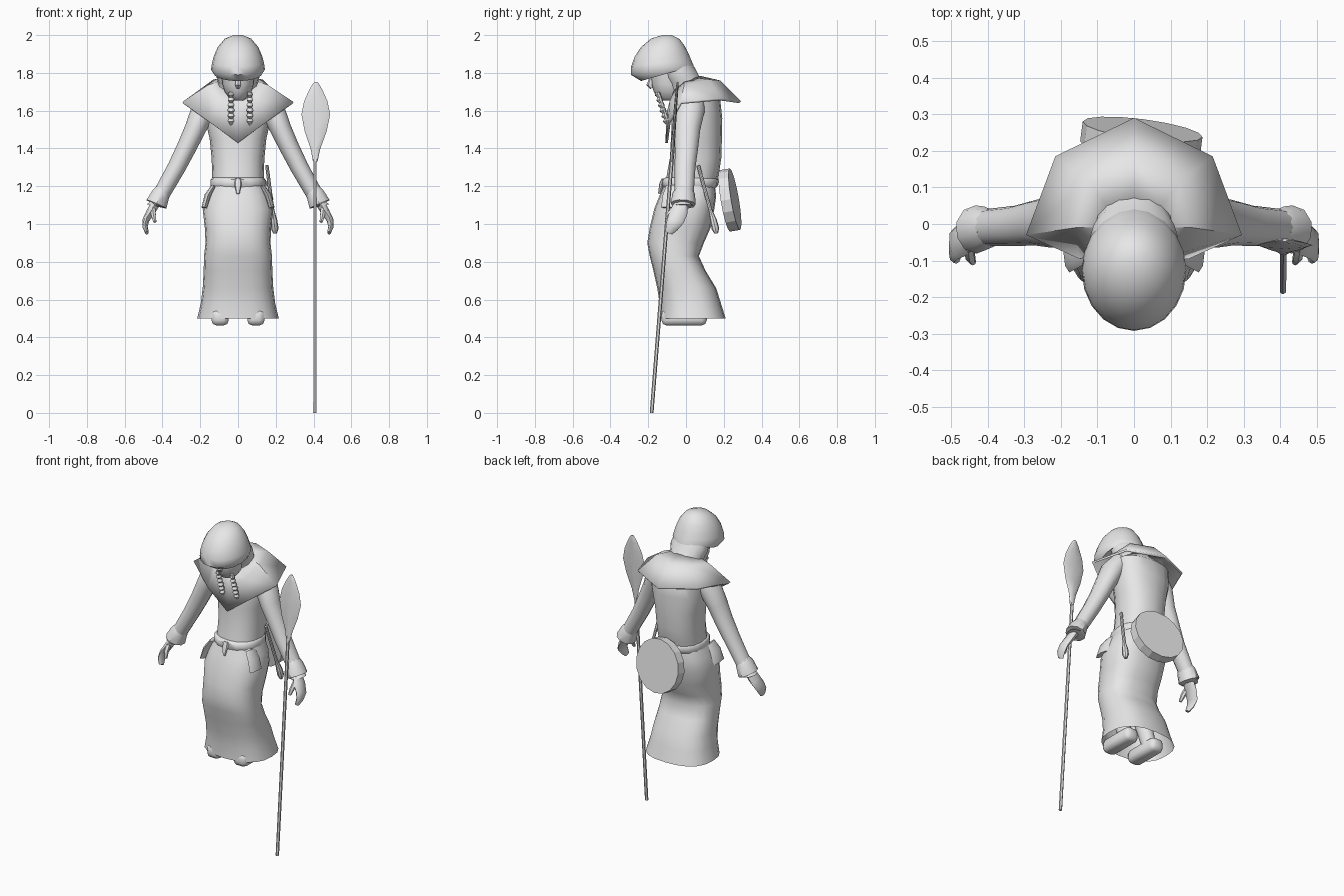
import bpy, bmesh, math
from mathutils import Vector, Matrix

grey = bpy.data.materials.new("light_grey")
grey.diffuse_color = (0.8, 0.8, 0.8, 1)


def finish(name, bm, angle=40):
    bmesh.ops.recalc_face_normals(bm, faces=bm.faces[:])
    me = bpy.data.meshes.new(name)
    bm.to_mesh(me)
    bm.free()
    ob = bpy.data.objects.new(name, me)
    bpy.context.collection.objects.link(ob)
    me.materials.append(grey)
    bpy.ops.object.select_all(action='DESELECT')
    ob.select_set(True)
    bpy.context.view_layer.objects.active = ob
    bpy.ops.object.shade_smooth_by_angle(angle=math.radians(angle))
    return ob


def skin(name, rings, cap0=True, cap1=True, angle=40):
    """Bridge equal closed rings of points into a surface."""
    bm = bmesh.new()
    vs = [[bm.verts.new(p) for p in r] for r in rings]
    n = len(vs[0])
    for a, b in zip(vs, vs[1:]):
        for i in range(n):
            j = (i + 1) % n
            bm.faces.new((a[i], a[j], b[j], b[i]))
    if cap0:
        bm.faces.new(vs[0])
    if cap1:
        bm.faces.new(vs[-1])
    return finish(name, bm, angle)


def loft(name, sections, n=16, power=2.0, **kw):
    """Sections: (z, front y, back y, half width, optional rise of the back)."""
    rings = []
    for z, yf, yb, w, *tilt in sections:
        ring = []
        rise = tilt[0] if tilt else 0
        for i in range(n):
            t = 2 * math.pi * i / n - math.pi / 2
            c, s = math.cos(t), math.sin(t)
            x = math.copysign(abs(c) ** (2 / power), c)
            y = math.copysign(abs(s) ** (2 / power), s)
            ring.append((w * x, (yf + yb) / 2 + y * (yb - yf) / 2, z + rise * (y + 1) / 2))
        rings.append(ring)
    return skin(name, rings, **kw)


def tube(name, stations, n=10, side=1, **kw):
    """Stations: (x, y, z, depth radius, width radius) along a path."""
    pts = [Vector((side * s[0], s[1], s[2])) for s in stations]
    rings = []
    for k, p in enumerate(pts):
        t = (pts[min(k + 1, len(pts) - 1)] - pts[max(k - 1, 0)]).normalized()
        v = Vector((0, 1, 0))
        v = (v - v.dot(t) * t).normalized()
        u = t.cross(v)
        a, b = stations[k][3:]
        rings.append([p + v * a * math.cos(q) + u * b * math.sin(q)
                      for q in (2 * math.pi * i / n for i in range(n))])
    return skin(name, rings, **kw)


# Robe: torso and open skirt
loft("robe_torso", [(1.73, 0.01, 0.12, .09), (1.67, -.05, .18, .18), (1.56, -.075, .192, .175),
                    (1.45, -.08, .19, .15), (1.35, -.085, .187, .14), (1.27, -.10, .175, .137),
                    (1.2, -.11, .155, .137)], power=2.3)
loft("robe_skirt", [(1.22, -.11, .15, .135), (1.15, -.14, .16, .166), (1.08, -.168, .15, .187),
                    (.98, -.192, .13, .176), (.9, -.205, .095, .172), (.83, -.192, .068, .18),
                    (.75, -.172, .105, .182), (.66, -.152, .16, .187), (.58, -.14, .185, .197),
                    (.5, -.14, .21, .216)], n=20, power=2.5, cap1=False, angle=60)

# Belt, knot and hip flaps
loft("belt", [(1.245, -.112, .165, .136), (1.235, -.128, .172, .145), (1.205, -.126, .17, .146),
              (1.185, -.115, .152, .14)], power=2.3, angle=60)
tube("belt_knot", [(0, -.12, 1.24, .008, .015), (0, -.13, 1.21, .012, .02),
                   (0, -.14, 1.16, .008, .008)], n=8)
for s in (1, -1):
    tube("hip_flap", [(.13, -.06, 1.20, .045, .012), (.16, -.068, 1.15, .055, .018),
                      (.178, -.072, 1.085, .06, .016)], n=8, side=s)

# Legs and feet
for s in (1, -1):
    tube("leg", [(.085, -.07, .85, .06, .055), (.09, .03, .52, .045, .04)], side=s)
    bm = bmesh.new()
    bmesh.ops.create_cube(bm, size=1, matrix=Matrix.Translation((s * .095, -.01, .505))
                          @ Matrix.Diagonal((.092, .24, .085, 1)))
    bmesh.ops.bevel(bm, geom=bm.edges[:], offset=.028, segments=2, affect='EDGES', profile=.5)
    finish("foot", bm, 60)

# Arms, cuffs and hands
for s in (1, -1):
    tube("sleeve", [(.13, .035, 1.67, .065, .06), (.185, .02, 1.60, .078, .065),
                    (.228, .005, 1.5, .07, .056), (.27, .003, 1.41, .062, .052),
                    (.325, -.005, 1.3, .055, .048), (.41, -.01, 1.15, .05, .044)], n=12, side=s)
    tube("cuff", [(.395, -.01, 1.185, .046, .04), (.408, -.012, 1.16, .06, .05),
                  (.432, -.015, 1.105, .066, .06), (.436, -.016, 1.095, .055, .05),
                  (.43, -.015, 1.115, .035, .03)], side=s)
    tube("hand", [(.43, -.02, 1.12, .035, .026), (.465, -.04, 1.06, .048, .022),
                  (.488, -.055, 1.02, .045, .018), (.492, -.075, .985, .035, .014),
                  (.482, -.09, .953, .02, .01)], n=8, side=s)
    tube("thumb", [(.452, -.06, 1.08, .018, .016), (.447, -.09, 1.045, .016, .014),
                   (.44, -.105, 1.01, .009, .009)], n=6, side=s)

# Shoulder cape: half outlines (front to back), mirrored
half_rings = [
    [(0, -.07, 1.68), (.07, -.06, 1.715), (.1, -.01, 1.755), (.075, .05, 1.775), (0, .072, 1.785)],
    [(0, -.10, 1.60), (.11, -.085, 1.655), (.16, -.01, 1.735), (.13, .12, 1.765), (0, .18, 1.76)],
    [(0, -.11, 1.43), (.15, -.095, 1.54), (.295, -.03, 1.645), (.215, .185, 1.665), (0, .29, 1.65)],
]
cape = skin("shoulder_cape", [h + [(-x, y, z) for x, y, z in h[-2:0:-1]] for h in half_rings],
            cap0=False, cap1=False)
thick = cape.modifiers.new("thickness", 'SOLIDIFY')
thick.thickness = .014

# Hood: dome with tilted brim tucked in, flowing at the back into the neck
loft("hood", [(2.0, -.125, -.075, .025), (1.982, -.185, -.035, .07, -.002),
              (1.935, -.24, -.005, .107, .005), (1.885, -.272, .015, .127, .015),
              (1.835, -.29, .027, .138, .035), (1.79, -.292, .038, .143, .055),
              (1.757, -.238, .04, .128, .08), (1.785, -.21, .02, .105, .06)], n=20, angle=60)
loft("hood_neck", [(1.80, -.13, .005, .11, .08), (1.765, -.115, .045, .12, .065),
                   (1.735, -.10, .068, .108, .05), (1.70, -.085, .095, .105, .06),
                   (1.62, -.075, .13, .13, .10)], angle=60)

# Face and nose
loft("face", [(1.82, -.19, 0, .088), (1.74, -.183, 0, .082), (1.70, -.17, 0, .07),
              (1.665, -.15, -.02, .045), (1.655, -.13, -.04, .03)], n=12)
tube("nose", [(0, -.18, 1.78, .01, .01), (0, -.19, 1.735, .02, .018), (0, -.18, 1.72, .01, .012)], n=6)

# Beaded braids
for x in (-.037, .063):
    braid = []
    for k in range(6):
        z, y = 1.70 - k * .028, -.15 + k * .009
        r = .019 - abs(k - 3) * .001
        braid += [(x, y, z, .011, .011), (x, y, z - .014, r, r)]
    braid.append((x, -.095, 1.52, .003, .003))
    tube("braid", braid, n=8)

# Staff with paddle head
tube("staff", [(.407, -.182, 0, .01, .01), (.408, -.072, 1.38, .01, .01)], n=6)
tube("paddle", [(.409, -.076, 1.33, .010, .012), (.410, -.07, 1.40, .010, .026),
                (.411, -.064, 1.49, .009, .058), (.412, -.058, 1.58, .009, .076),
                (.412, -.053, 1.65, .008, .062), (.412, -.048, 1.71, .007, .035),
                (.412, -.045, 1.74, .006, .018), (.412, -.044, 1.752, .004, .006)], n=8, angle=30)

# Flat drum on the back
bm = bmesh.new()
axis = Vector((.13, 1, .17))
place = Matrix.Translation((.02, .232, 1.127)) @ axis.to_track_quat('Z', 'Y').to_matrix().to_4x4()
bmesh.ops.create_cone(bm, cap_ends=True, segments=16, radius1=.165, radius2=.165, depth=.055, matrix=place)
finish("drum", bm, 20)

# Drumstick tucked in the belt
tube("drumstick", [(.153, .065, 1.31, .009, .009), (.183, .13, 1.07, .01, .01),
                   (.19, .145, 1.02, .018, .018), (.195, .156, .975, .02, .02),
                   (.196, .16, .95, .01, .01)], n=8)
